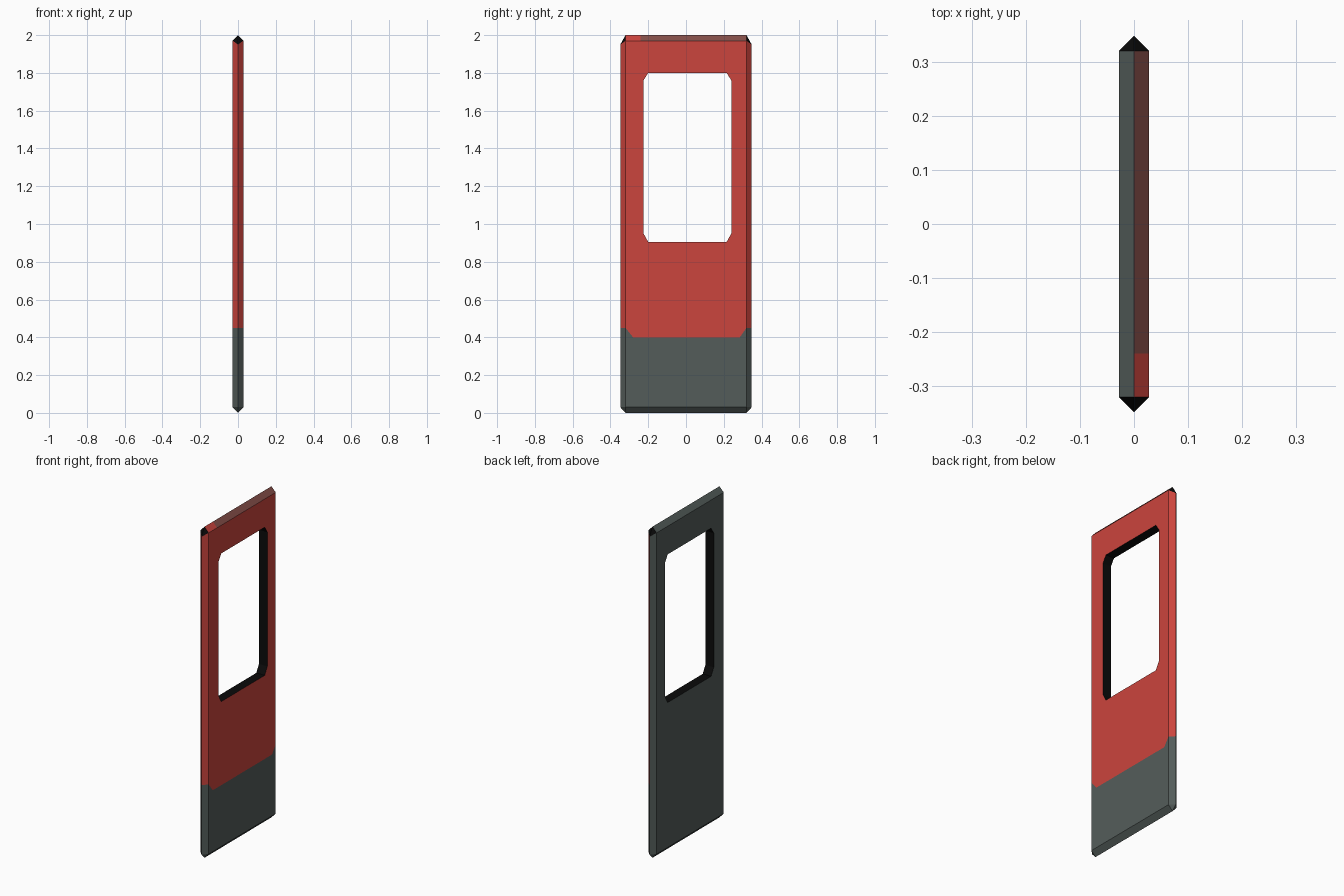
import bpy, bmesh

if "Cube" in bpy.data.objects:
    bpy.data.objects.remove(bpy.data.objects["Cube"])

T, W, E = 0.028, 0.32, 0.348      # half thickness, flat half width, ridge half width
Z0, Z1, TOP = 0.03, 1.97, 2.0     # flat face bottom / top, ridge top
SPLIT = 0.45                      # kick panel height at the edges

def material(name, rgb):
    m = bpy.data.materials.new(name)
    m.diffuse_color = (*rgb, 1)
    m.use_nodes = True
    m.node_tree.nodes["Principled BSDF"].inputs["Base Color"].default_value = m.diffuse_color
    return m

mats = [material("red paint", (0.60, 0.058, 0.047)),
        material("dark grey", (0.088, 0.108, 0.102)),
        material("black trim", (0.003, 0.003, 0.003)),
        material("worn red", (0.23, 0.075, 0.065))]
RED, GREY, BLACK, WORN = range(4)

bm = bmesh.new()

def face(points, mat):
    f = bm.faces.new([bm.verts.new(p) for p in points])
    f.material_index = mat

# window outline halves, from bottom centre to top centre
left_hole = [(0, 0.905), (-0.20, 0.905), (-0.225, 0.95), (-0.225, 1.76), (-0.20, 1.80), (0, 1.80)]
right_hole = [(0, 0.905), (0.215, 0.905), (0.24, 0.95), (0.24, 1.76), (0.215, 1.80), (0, 1.80)]
# upper panel outline halves, from top centre to bottom centre
left_rim = [(0, Z1), (-W, Z1), (-W, SPLIT), (-0.28, 0.40), (0, 0.40)]
right_rim = [(0, Z1), (W, Z1), (W, SPLIT), (0.285, 0.40), (0, 0.40)]

for s in (1, -1):
    x = s * T
    paint = RED if s > 0 else GREY
    # upper panel around the window, and kick panel
    for hole, rim in ((left_hole, left_rim), (right_hole, right_rim)):
        face([(x, y, z) for y, z in hole + rim], paint)
    kick = left_rim[2:] + right_rim[:1:-1][1:] + [(W, Z0), (-W, Z0)]
    face([(x, y, z) for y, z in kick], GREY)

    # bevelled long edges
    for e in (-1, 1):
        side = GREY if (s < 0 and e > 0) else RED
        face([(x, e*W, SPLIT), (0, e*E, SPLIT), (0, e*E, 1.95), (x, e*W, Z1)], side)
        face([(x, e*W, Z0), (0, e*E, Z0), (0, e*E, SPLIT), (x, e*W, SPLIT)], GREY)
        # corner facets
        face([(x, e*W, Z1), (0, e*E, 1.95), (0, e*W, TOP)], BLACK)
        face([(x, e*W, Z0), (0, e*E, Z0), (0, e*W, 0)], GREY)

    # bevelled top and bottom edges
    for y0, y1, mat in ((-W, -0.24, RED), (-0.24, 0, WORN), (0, W, WORN)):
        face([(x, y0, Z1), (x, y1, Z1), (0, y1, TOP), (0, y0, TOP)], mat if s > 0 else GREY)
    face([(x, -W, Z0), (x, W, Z0), (0, W, 0), (0, -W, 0)], GREY)

# window reveal
for hole in (left_hole, right_hole):
    for (a, b), (c, d) in zip(hole, hole[1:]):
        face([(-T, a, b), (T, a, b), (T, c, d), (-T, c, d)], BLACK)

bmesh.ops.remove_doubles(bm, verts=bm.verts[:], dist=0.0005)
bmesh.ops.recalc_face_normals(bm, faces=bm.faces[:])
mesh = bpy.data.meshes.new("door_panel")
bm.to_mesh(mesh)
bm.free()
for m in mats:
    mesh.materials.append(m)
door = bpy.data.objects.new("door_panel", mesh)
bpy.context.collection.objects.link(door)
